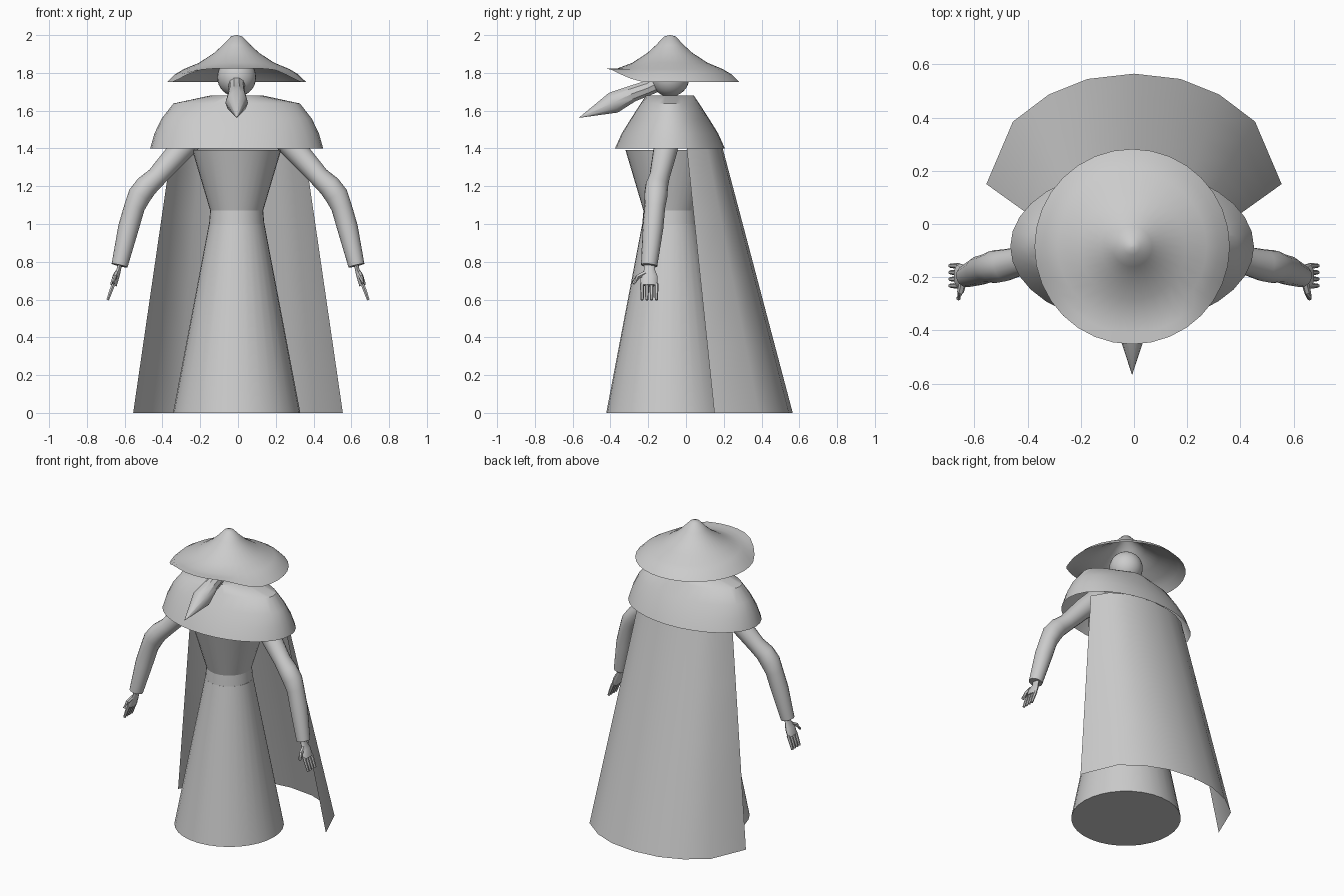
import bpy, bmesh, math
from mathutils import Vector

if "Cube" in bpy.data.objects:
    bpy.data.objects.remove(bpy.data.objects["Cube"])

CX, CY = -0.007, -0.085   # axis of the body


def finish(name, bm, angle=40, recalc=True):
    if recalc:
        bmesh.ops.recalc_face_normals(bm, faces=bm.faces)
    me = bpy.data.meshes.new(name)
    bm.to_mesh(me)
    bm.free()
    ob = bpy.data.objects.new(name, me)
    bpy.context.collection.objects.link(ob)
    bpy.ops.object.select_all(action='DESELECT')
    ob.select_set(True)
    bpy.context.view_layer.objects.active = ob
    bpy.ops.object.shade_smooth_by_angle(angle=math.radians(angle))
    return ob


def skin(bm, rings, closed=True, cap_start=False, cap_end=False):
    vs = [[bm.verts.new(p) for p in r] for r in rings]
    n = len(vs[0])
    for a, b in zip(vs, vs[1:]):
        for i in range(n if closed else n - 1):
            j = (i + 1) % n
            bm.faces.new((a[i], a[j], b[j], b[i]))
    if cap_start:
        bm.faces.new(vs[0][::-1])
    if cap_end:
        bm.faces.new(vs[-1])


def lathe(name, prof, n=32, caps=(False, False), angle=40):
    """prof: (rx, ry, z) rings from bottom to top"""
    bm = bmesh.new()
    rings = [[(CX + rx * math.sin(2 * math.pi * i / n), CY - ry * math.cos(2 * math.pi * i / n), z)
              for i in range(n)] for rx, ry, z in prof]
    skin(bm, rings, True, *caps)
    return finish(name, bm, angle)


def tube(bm, pts, n=12, flat=1.0):
    """pts: (x, y, z, r) along a path; flat squeezes the section sideways"""
    ps = [Vector(p[:3]) for p in pts]
    rings = []
    for k, p in enumerate(ps):
        d = (ps[min(k + 1, len(ps) - 1)] - ps[max(k - 1, 0)]).normalized()
        ref = Vector((0, 1, 0)) if abs(d.y) < 0.7 else Vector((1, 0, 0))
        u = (ref - d * ref.dot(d)).normalized()
        w = d.cross(u)
        r = pts[k][3]
        rings.append([p + u * r * math.cos(2 * math.pi * i / n) + w * r * flat * math.sin(2 * math.pi * i / n)
                      for i in range(n)])
    skin(bm, rings, True, True, True)


# robe: skirt, belt, torso
lathe("robe_skirt", [(.337, .337, 0), (.147, .147, 1.0)], caps=(True, True))
lathe("belt", [(.148, .148, .98), (.14, .14, 1.075)], caps=(True, True))
lathe("robe_torso", [(.14, .14, 1.07), (.236, .236, 1.393)], caps=(True, True))

# shoulder mantle, open below
lathe("shoulder_mantle", [(.458, .291, 1.40), (.435, .255, 1.48), (.398, .207, 1.557),
                          (.335, .155, 1.638), (.14, .127, 1.68)], caps=(False, True))

# head
bm = bmesh.new()
bmesh.ops.create_uvsphere(bm, u_segments=24, v_segments=16, radius=.103)
bmesh.ops.translate(bm, vec=(CX, CY, 1.777), verts=bm.verts)
finish("head", bm)

# hat with the front of the brim turned up
bm = bmesh.new()
N = 32
prof = [(.367, 1.752), (.325, 1.793), (.28, 1.82), (.2, 1.853), (.12, 1.905), (.075, 1.946), (.03, 1.993), (.003, 2.0)]
rings = []
for r, z in prof:
    ring = []
    for i in range(N):
        a = 2 * math.pi * i / N
        off = min(a, 2 * math.pi - a)
        lift = max(0, min(1, (math.radians(64) - off) / math.radians(34)))
        ring.append((CX + r * math.sin(a), CY - r * math.cos(a), z + lift * max(0, 1.823 - z)))
    rings.append(ring)
skin(bm, rings, True, False, True)
finish("hat", bm, 60)

# beard
bm = bmesh.new()
tube(bm, [(CX, -.14, 1.75, .045), (CX, -.20, 1.72, .042), (CX, -.285, 1.69, .046),
          (CX, -.385, 1.642, .06), (CX, -.565, 1.563, .001)], 10)
finish("beard", bm, 35)

# cloak: open curved sheet widening to the ground
half = [(.555, .15), (.455, .385), (.32, .487), (.175, .545)]
hem = half + [(0, .565)] + [(-x, y) for x, y in half[::-1]]
rings = []
for k in range(5):
    t = k / 4
    rings.append([(x * (1 - .37 * t), y * (1 - t) + (.003 + (y - .15) * .455) * t, 1.41 * t) for x, y in hem])
bm = bmesh.new()
skin(bm, rings, False)
finish("cloak", bm, 50)

# arms and hands
for s, side in ((1, "right"), (-1, "left")):
    bm = bmesh.new()
    arm = [(.20, -.09, 1.50, .065), (.31, -.11, 1.385, .064), (.43, -.14, 1.25, .054), (.485, -.155, 1.20, .06),
           (.522, -.16, 1.15, .062), (.548, -.165, 1.09, .055), (.58, -.175, .98, .055), (.627, -.195, .78, .043)]
    tube(bm, [(s * x, y, z, r) for x, y, z, r in arm], 16)
    finish(side + "_sleeve", bm)

    bm = bmesh.new()
    palm = [(.625, -.193, .79, .028), (.632, -.193, .755, .03), (.645, -.195, .725, .045), (.66, -.196, .675, .045)]
    tube(bm, [(s * x, y, z, r) for x, y, z, r in palm], 10, .42)
    for i in range(4):
        y = -.232 + i * .025
        tube(bm, [(s * .658, y, .685, .011), (s * .675, y, .64, .01), (s * .69, y, .598, .008)], 6)
    tube(bm, [(s * .642, -.215, .74, .014), (s * .652, -.255, .72, .013), (s * .66, -.28, .685, .009)], 6)
    finish(side + "_hand", bm)
